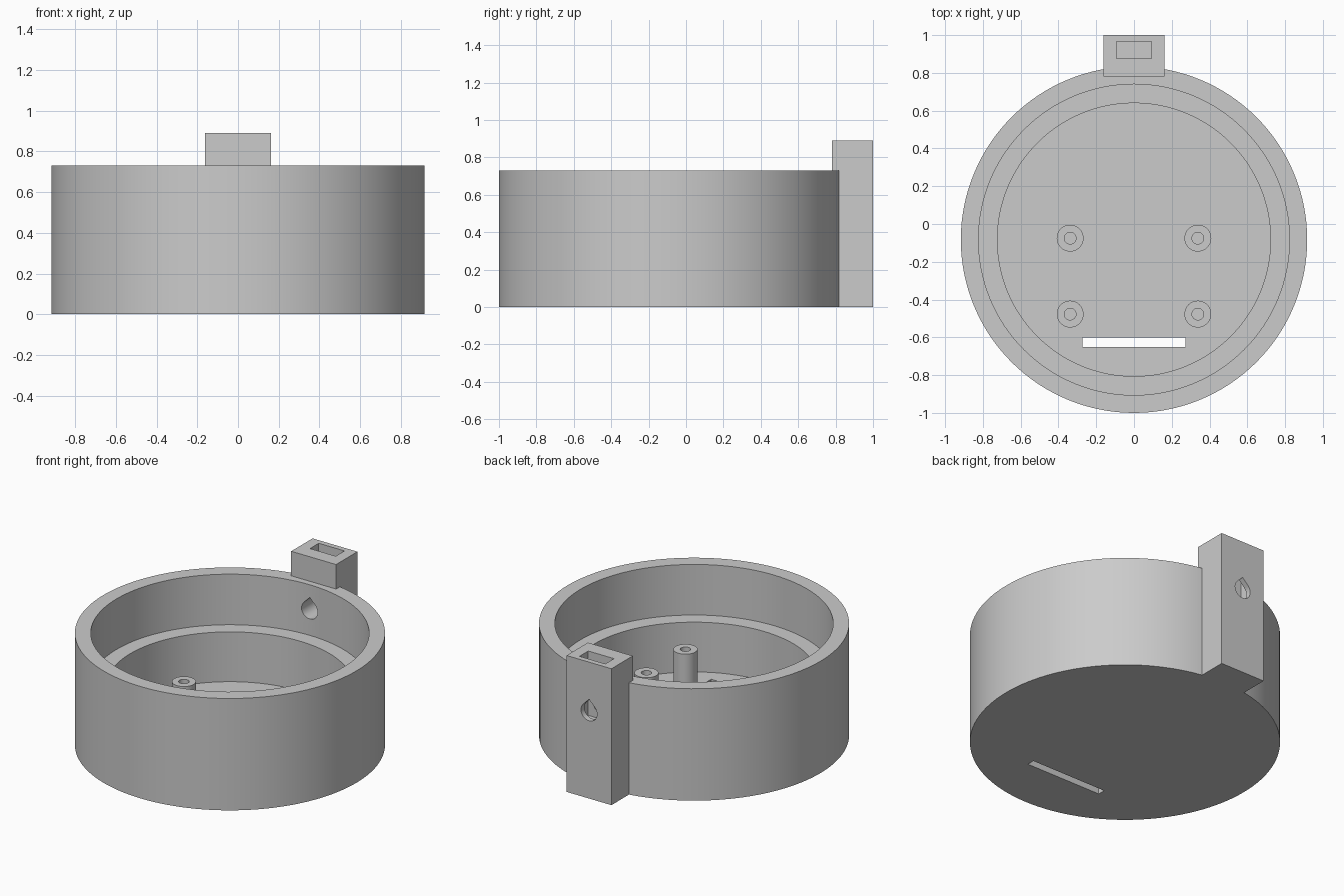
import bpy, bmesh, math
from mathutils import Vector

cube = bpy.data.objects.get("Cube")
if cube:
    bpy.data.objects.remove(cube, do_unlink=True)

CENTRE_Y = -0.083
FLOOR = 0.075
HEIGHT = 0.73

grey = bpy.data.materials.new("plain grey")
grey.use_nodes = True
colour = (0.6, 0.6, 0.6, 1)
grey.diffuse_color = colour
grey.node_tree.nodes["Principled BSDF"].inputs["Base Color"].default_value = colour


def finish(name, bm):
    bmesh.ops.recalc_face_normals(bm, faces=bm.faces)
    mesh = bpy.data.meshes.new(name)
    bm.to_mesh(mesh)
    bm.free()
    mesh.materials.append(grey)
    obj = bpy.data.objects.new(name, mesh)
    bpy.context.collection.objects.link(obj)
    return obj


def lathe(name, profile, x, y, steps, closed=False):
    """Spin a radius/height profile around a vertical axis."""
    bm = bmesh.new()
    verts = [bm.verts.new((r, 0, z)) for r, z in profile]
    pairs = list(zip(verts, verts[1:]))
    if closed:
        pairs.append((verts[-1], verts[0]))
    edges = [bm.edges.new(p) for p in pairs]
    bmesh.ops.spin(bm, geom=verts + edges, cent=(0, 0, 0), axis=(0, 0, 1),
                   angle=math.tau, steps=steps)
    bmesh.ops.remove_doubles(bm, verts=bm.verts, dist=1e-5)
    bmesh.ops.translate(bm, verts=bm.verts, vec=(x, y, 0))
    return finish(name, bm)


def prism(name, outline, direction):
    """Extrude a flat outline along a direction."""
    bm = bmesh.new()
    face = bm.faces.new([bm.verts.new(p) for p in outline])
    moved = bmesh.ops.extrude_face_region(bm, geom=[face])["geom"]
    bmesh.ops.translate(bm, vec=Vector(direction),
                        verts=[g for g in moved if isinstance(g, bmesh.types.BMVert)])
    return finish(name, bm)


def box(name, half_x, y0, y1, z0, z1):
    corners = [(-half_x, y0, z0), (half_x, y0, z0), (half_x, y1, z0), (-half_x, y1, z0)]
    return prism(name, corners, (0, 0, z1 - z0))


def boolean(target, tool, operation):
    mod = target.modifiers.new(operation.lower(), "BOOLEAN")
    mod.operation = operation
    mod.solver = "EXACT"
    mod.object = tool
    bpy.context.view_layer.objects.active = target
    bpy.ops.object.modifier_apply(modifier=mod.name)
    bpy.data.objects.remove(tool, do_unlink=True)


def smooth(obj):
    bpy.ops.object.select_all(action="DESELECT")
    obj.select_set(True)
    bpy.context.view_layer.objects.active = obj
    bpy.ops.object.shade_smooth_by_angle(angle=math.radians(30))


# Round housing with a stepped inner wall
housing = lathe("housing", [(0, 0), (0.917, 0), (0.917, HEIGHT), (0.823, HEIGHT),
                            (0.823, 0.40), (0.723, 0.40), (0.723, FLOOR), (0, FLOOR)],
                0, CENTRE_Y, 128)

# Square mounting block on the back
boolean(housing, box("mounting_block", 0.162, 0.78, 1.0, 0, 0.89), "UNION")

# Nut pocket in the block and cable slot in the floor
boolean(housing, box("nut_pocket", 0.093, 0.875, 0.965, 0.47, 1.0), "DIFFERENCE")
boolean(housing, box("cable_slot", 0.273, -0.65, -0.60, -0.1, 0.2), "DIFFERENCE")

# Teardrop screw hole through the block and wall
radius, hole_z = 0.058, 0.565
teardrop = [(0, 0.6, hole_z + radius * math.sqrt(2))]
for i in range(25):
    a = math.radians(135 + 270 * i / 24 - 90 + 90)
    teardrop.append((radius * math.cos(a), 0.6, hole_z + radius * math.sin(a)))
boolean(housing, prism("screw_hole", teardrop, (0, 0.6, 0)), "DIFFERENCE")
smooth(housing)

# Four hollow standoffs on the floor
for side, x in (("left", 0.338), ("right", -0.338)):
    for place, y in (("front", -0.477), ("back", -0.075)):
        post = lathe(f"{place}_{side}_standoff",
                     [(0.031, FLOOR - 0.02), (0.071, FLOOR - 0.02), (0.071, 0.32), (0.031, 0.32)],
                     x, y, 48, closed=True)
        smooth(post)
